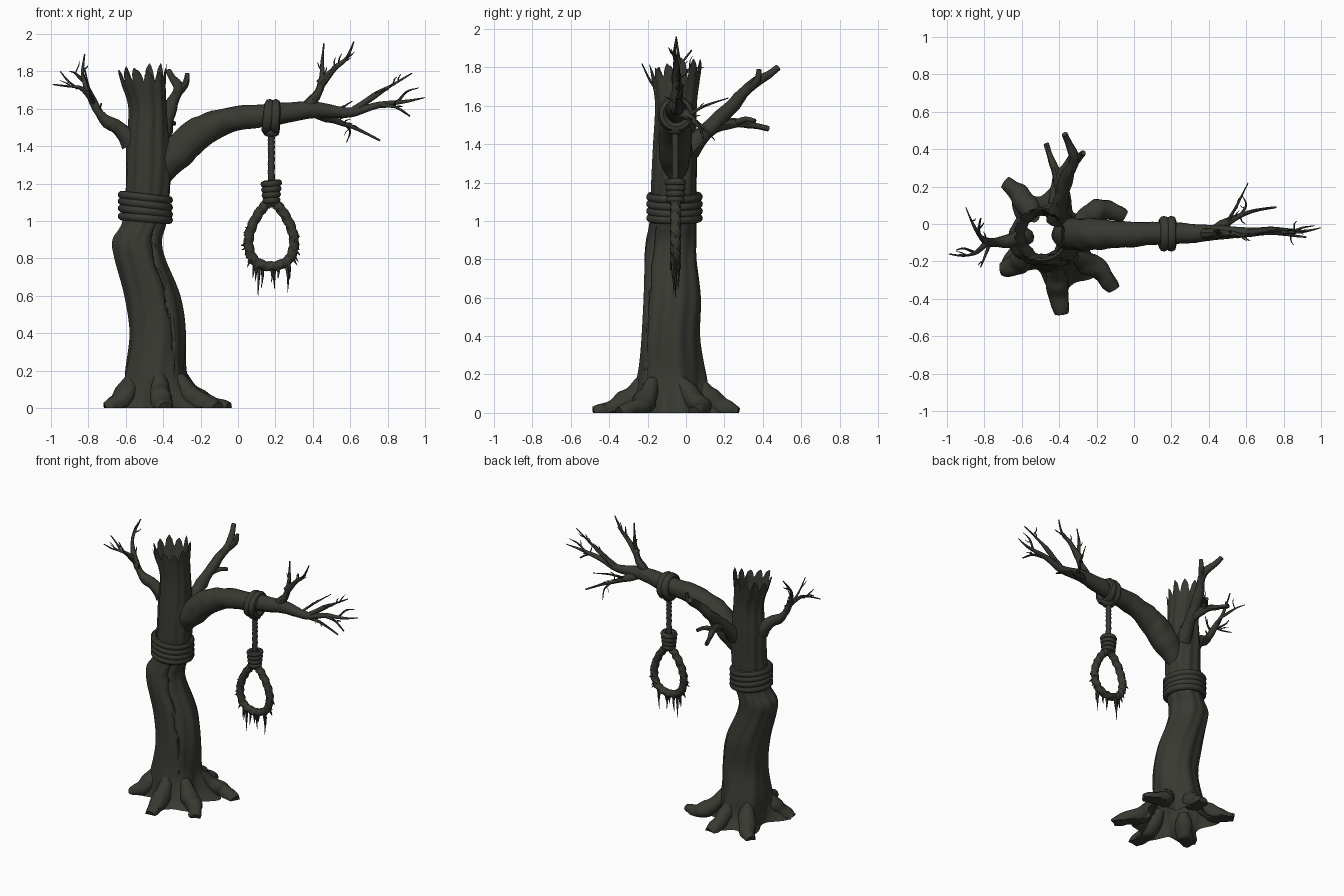
import bpy, bmesh, random
from math import sin, cos, pi, tau, exp, atan2
from mathutils import Vector, noise

random.seed(4)
default_cube = bpy.data.objects.get("Cube")
if default_cube:
    bpy.data.objects.remove(default_cube)

bark = bpy.data.materials.new("dark_bark")
bark.use_nodes = True
BARK_COLOUR = (0.04, 0.041, 0.032, 1)
bark.diffuse_color = BARK_COLOUR
bark.node_tree.nodes["Principled BSDF"].inputs["Base Color"].default_value = BARK_COLOUR


def finish(bm, name, recalc=True):
    """Turn a bmesh into a smooth shaded object."""
    if recalc:
        bmesh.ops.recalc_face_normals(bm, faces=bm.faces)
    mesh = bpy.data.meshes.new(name)
    bm.to_mesh(mesh)
    bm.free()
    mesh.materials.append(bark)
    obj = bpy.data.objects.new(name, mesh)
    bpy.context.collection.objects.link(obj)
    bpy.ops.object.select_all(action="DESELECT")
    obj.select_set(True)
    bpy.context.view_layer.objects.active = obj
    bpy.ops.object.shade_smooth_by_angle(angle=pi / 4)


def spline(points, steps, closed=False):
    """Catmull-Rom samples through points of any dimension."""
    points = [Vector(p) for p in points]
    count = len(points)

    def at(i):
        return points[i % count] if closed else points[max(0, min(count - 1, i))]

    samples = []
    for i in range(count if closed else count - 1):
        a, b, c, d = (at(i + k) for k in (-1, 0, 1, 2))
        for s in range(steps):
            t = s / steps
            samples.append(b + (c - a) * t / 2 + (a * 2 - b * 5 + c * 4 - d) * t * t / 2
                           + (b * 3 - a - c * 3 + d) * t ** 3 / 2)
    return samples if closed else samples + [points[-1]]


def bridge(bm, rings, closed=False):
    sides = len(rings[0])
    for i in range(len(rings) if closed else len(rings) - 1):
        low, high = rings[i], rings[(i + 1) % len(rings)]
        for j in range(sides):
            k = (j + 1) % sides
            bm.faces.new((low[j], low[k], high[k], high[j]))


def tube(bm, points, radii, sides=8, steps=4, closed=False, twist=0, bumps=0.0, floor=None):
    """Sweep a circle along a smooth path; twist gives it rope strands."""
    path = spline(points, steps, closed)
    widths = [v.x for v in spline([(r, 0) for r in radii], steps, closed)]
    n = len(path)
    normal, rings = None, []
    for i, p in enumerate(path):
        ahead = path[(i + 1) % n] if closed else path[min(i + 1, n - 1)]
        tangent = (ahead - path[i - 1 if closed or i else 0]).normalized()
        if normal is None:
            normal = tangent.orthogonal()
        normal = (normal - tangent * normal.dot(tangent)).normalized()
        binormal = tangent.cross(normal)
        ring = []
        for j in range(sides):
            a = tau * j / sides
            r = widths[i]
            if twist:
                r *= 1 + 0.12 * cos(3 * a + tau * twist * i / n)
            co = p + (normal * cos(a) + binormal * sin(a)) * r
            co += (co - p) * noise.noise(co * 14) * bumps
            if floor is not None:
                co.z = max(co.z, floor)
            ring.append(bm.verts.new(co))
        rings.append(ring)
    bridge(bm, rings, closed)
    if not closed:
        bm.faces.new(rings[-1])


def hoop(bm, centre, u, v, radius, thickness):
    """A closed rope ring in the plane of u and v."""
    u, v = Vector(u), Vector(v)
    pts = [Vector(centre) + (u * cos(tau * i / 12) + v * sin(tau * i / 12)) * radius
           for i in range(12)]
    tube(bm, pts, [thickness] * 12, steps=3, closed=True)


def branch(bm, points, start, end, twigs=0, sides=8):
    """A tapering limb with random thorny twigs on its outer half."""
    n = len(points) - 1
    radii = [end + (start - end) * (1 - i / n) ** 1.25 for i in range(n + 1)]
    tube(bm, points, radii, sides, bumps=0.35)
    path = spline(points, 4)
    for _ in range(twigs):
        i = random.randint(len(path) // 3, len(path) - 4)
        along = (path[i + 1] - path[i]).normalized()
        side = Vector((random.uniform(-1, 1), random.uniform(-1, 1), random.uniform(-0.4, 1)))
        grow = (along + side * 0.8).normalized() * random.uniform(0.04, 0.075)
        tube(bm, [path[i], path[i] + grow * 0.5 + side * 0.008, path[i] + grow],
             [end * 1.2, end, 0.001], 5, 2)


# Trunk: open hollow shell with root flare, a bark crack and a splintered rim
ROOT_TIPS = [(-.39, -.48, 0), (-.11, -.35, .03), (-.05, .04, .08),
             (-.38, .27, 0), (-.69, .22, -.02), (-.71, -.24, .02)]
BASE = Vector((-.44, -.08, 0))
root_angles = [atan2(y - BASE.y, x - BASE.x) for x, y, bend in ROOT_TIPS]
# each row: height, centre x, centre y, half width, half depth
TRUNK = [(0, -.44, -.08, .155, .155), (.1, -.44, -.08, .155, .16), (.2, -.445, -.075, .155, .163),
         (.4, -.43, -.08, .15, .148),
         (.6, -.46, -.072, .148, .147), (.8, -.527, -.08, .133, .135), (.9, -.54, -.075, .13, .13),
         (1, -.5, -.065, .116, .12), (1.2, -.48, -.06, .118, .116), (1.4, -.48, -.055, .113, .113),
         (1.6, -.48, -.053, .1, .108), (1.72, -.5, -.055, .115, .122)]
bm = bmesh.new()
SIDES = 96
rings = []


def trunk_vertex(row, a, z):
    height, cx, cy, rx, ry = row
    flare = exp(-height / .085) * sum(max(0, cos(a - b)) ** 14 for b in root_angles) * .15
    ridges = .003 * sin(5 * a + height * 3) + .003 * sin(11 * a - height * 5)
    crack_angle = -.95 + .1 * sin(height * 9) + .05 * sin(height * 31)
    fade = max(0, sin(pi * (height - .15) / .85)) if .15 < height < 1 else 0
    crack = .022 * fade ** .4 * exp(-((a - crack_angle) / .035) ** 2)
    r = flare + ridges - crack
    return bm.verts.new((cx + cos(a) * (rx + r), cy + sin(a) * (ry + r), z))


for row in spline(TRUNK, 6):
    rings.append([trunk_vertex(row, tau * j / SIDES - pi, row[0]) for j in range(SIDES)])
TOOTH = [.1, .6, .85, 1, .9, .8, .65, .3]
jag = [random.uniform(.45, 1) for _ in range(SIDES // len(TOOTH))]
for level in (.5, 1):
    ring = []
    for j in range(SIDES):
        tooth = jag[j // len(TOOTH)] * TOOTH[j % len(TOOTH)]
        a = tau * j / SIDES - pi
        grow = level * (.02 + .12 * tooth)
        wide = .115 + grow * .17
        ring.append(trunk_vertex((1.72, -.5 - grow * .12, -.055, wide, wide + .006), a, 1.72 + grow))
    rings.append(ring)
bridge(bm, rings)
finish(bm, "trunk", recalc=False)

# Roots spreading over the ground, growing out of the flare
bm = bmesh.new()
for x, y, bend in ROOT_TIPS:
    out = Vector((x, y, 0)) - BASE
    side = Vector((-out.y, out.x, 0)).normalized() * bend
    start = BASE + out.normalized() * .15
    tip = BASE + out
    stops = [(0, .17), (.2, .09), (.5, .035), (.8, .008), (1, -.004)]
    pts = [start.lerp(tip, f) + side * sin(pi * f) + Vector((0, 0, z)) for f, z in stops]
    tube(bm, pts, [.03, .055, .056, .046, .034], 14, 5, bumps=.3, floor=0)
finish(bm, "roots")

# Main limb sweeping out of the trunk to the left
bm = bmesh.new()
limb = [(-.405, -.055, 1.2), (-.372, -.055, 1.29), (-.3, -.055, 1.39), (-.2, -.055, 1.475),
        (-.05, -.055, 1.54),
        (.1, -.05, 1.56), (.3, -.05, 1.585), (.43, -.045, 1.595), (.6, -.045, 1.58),
        (.75, -.04, 1.62), (.9, -.04, 1.64), (1, -.02, 1.66)]
tube(bm, limb, [.03, .07, .09, .083, .07, .062, .053, .042, .026, .017, .009, .002], 20, 5, bumps=.12)
finish(bm, "main_limb")

# Forks of the main limb
bm = bmesh.new()
branch(bm, [(.36, -.05, 1.6), (.42, -.05, 1.67), (.45, -.05, 1.75), (.45, -.04, 1.85),
            (.46, -.05, 1.95)], .035, .004, 3)
branch(bm, [(.44, -.05, 1.73), (.52, -.05, 1.82), (.58, -.06, 1.87), (.62, -.05, 1.96)], .024, .004, 5)
branch(bm, [(.62, -.045, 1.59), (.73, -.03, 1.67), (.83, -.03, 1.73), (.93, -.04, 1.79)], .022, .004, 6)
branch(bm, [(.74, -.04, 1.62), (.84, -.06, 1.61), (.92, -.07, 1.56)], .014, .004, 2)
branch(bm, [(.85, -.04, 1.63), (.9, -.02, 1.69), (.96, -.01, 1.71)], .009, .003, 2)
branch(bm, [(.42, -.04, 1.58), (.54, .03, 1.53), (.64, .07, 1.49), (.76, .09, 1.43)], .03, .004, 4)
branch(bm, [(.5, .01, 1.55), (.55, .1, 1.6), (.61, .22, 1.64)], .011, .003, 2)
branch(bm, [(.57, .05, 1.52), (.6, .1, 1.48), (.58, .15, 1.42)], .01, .002, 1)
finish(bm, "limb_forks")

# Right-hand branch
bm = bmesh.new()
branch(bm, [(-.575, -.07, 1.41), (-.635, -.08, 1.5), (-.72, -.1, 1.55), (-.79, -.09, 1.67),
            (-.83, -.05, 1.78), (-.82, .03, 1.89)], .05, .004, 3, 10)
branch(bm, [(-.78, -.09, 1.65), (-.84, -.15, 1.71), (-.91, -.17, 1.72), (-.99, -.16, 1.73)], .018, .003, 3)
branch(bm, [(-.83, -.06, 1.75), (-.87, .02, 1.79), (-.9, .09, 1.8)], .011, .003, 1)
branch(bm, [(-.86, -.15, 1.71), (-.91, -.13, 1.75), (-.95, -.14, 1.8)], .009, .003)
branch(bm, [(-.77, -.1, 1.62), (-.8, -.18, 1.72), (-.82, -.23, 1.82)], .011, .003, 1)
branch(bm, [(-.71, -.1, 1.54), (-.74, -.11, 1.58), (-.73, -.12, 1.63)], .012, .004)
finish(bm, "right_branch")

# Back branch with blunt ends
bm = bmesh.new()
branch(bm, [(-.42, .02, 1.37), (-.39, .13, 1.49), (-.36, .25, 1.61), (-.32, .35, 1.71),
            (-.35, .43, 1.76), (-.37, .48, 1.8)], .05, .016, 0, 10)
branch(bm, [(-.33, .32, 1.68), (-.28, .37, 1.73), (-.27, .38, 1.79)], .024, .014)
branch(bm, [(-.39, .12, 1.48), (-.41, .25, 1.51), (-.44, .34, 1.5), (-.47, .43, 1.48)], .032, .012)
branch(bm, [(-.41, .26, 1.51), (-.37, .31, 1.53), (-.34, .36, 1.52)], .018, .012)
finish(bm, "back_branch")

# Rope wound round the trunk
X, Y, Z = Vector((1, 0, 0)), Vector((0, 1, 0)), Vector((0, 0, 1))
bm = bmesh.new()
for i in range(4):
    hoop(bm, (-.495, -.06, 1.015 + i * .037), X - Z * random.uniform(.06, .14), Y, .126, .022)
finish(bm, "trunk_rope")

# Rope tied over the limb, with its knot
bm = bmesh.new()
for x, lean in ((.16, .12), (.2, .02)):
    hoop(bm, (x, -.052, 1.557), Y, Z + X * lean, .07, .026)
hoop(bm, (.178, -.055, 1.475), X, Y, .02, .024)
finish(bm, "limb_rope")

# Hanging rope, wrapped neck and drop-shaped loop
CX, CY = .178, -.055
bm = bmesh.new()
tube(bm, [(CX, CY, 1.48), (CX, CY, 1.34), (CX, CY, 1.08)], [.018] * 3, 12, 24, twist=12)
finish(bm, "hanging_rope")
bm = bmesh.new()
for i in range(4):
    hoop(bm, (CX, CY, 1.11 + i * .03), X + Z * .1, Y, .03 + .003 * i, .019)
finish(bm, "neck_wraps")
half = [(.045, 1.07), (.1, .98), (.122, .88), (.09, .79)]
outline = [(0, 1.1)] + half + [(0, .757)] + [(-x, z) for x, z in reversed(half)]
loop = [Vector((CX + x, CY, z)) for x, z in outline]
bm = bmesh.new()
tube(bm, loop, [.026] * len(loop), 12, 14, closed=True, twist=18)
finish(bm, "rope_loop")

# Frayed strands on the loop
bm = bmesh.new()
middle = Vector((CX, CY, .9))
for p in spline(loop, 6, True):
    if p.z > 1 or random.random() < .2:
        continue
    out = (p - middle).normalized()
    low = p.z < .8
    fall = random.uniform(.04, .17) if low else random.uniform(.005, .03)
    p0 = p + Y * random.uniform(-.018, .018)
    p2 = p0 + out * (.015 if low else random.uniform(.025, .042)) - Z * fall
    bend = p0.lerp(p2, .5) + X * random.uniform(-.008, .008)
    tube(bm, [p0, bend, p2], [.012, .007, .001], 5, 2)
finish(bm, "frayed_strands")
